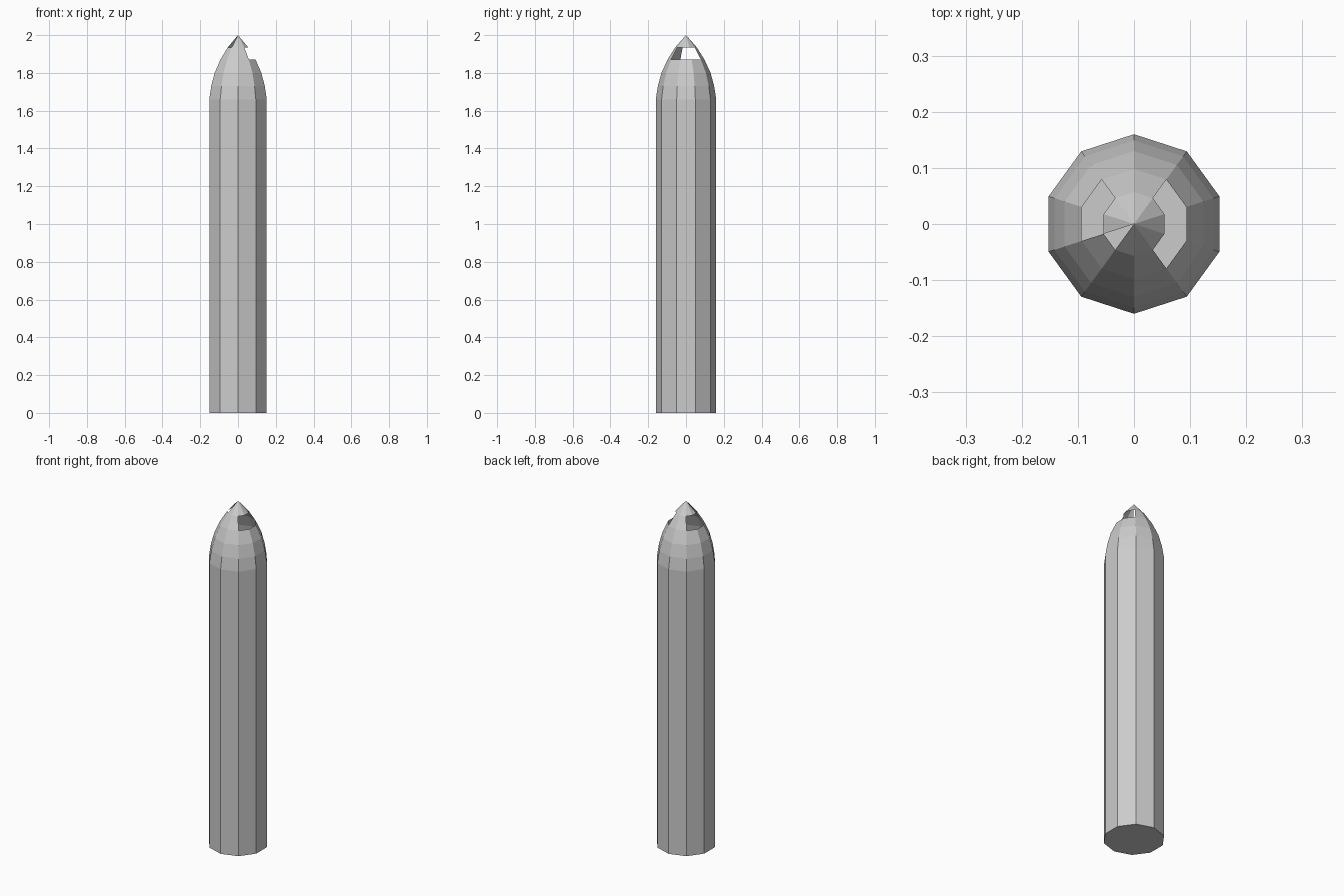
import bpy, bmesh, math

cube = bpy.data.objects.get("Cube")
if cube:
    bpy.data.objects.remove(cube, do_unlink=True)

SIDES = 10
STEP = math.tau / SIDES


def make_material(name, colour):
    mat = bpy.data.materials.new(name)
    mat.use_nodes = True
    mat.diffuse_color = colour
    mat.node_tree.nodes["Principled BSDF"].inputs["Base Color"].default_value = colour
    return mat


def ring(bm, radius, z):
    # Corners lie on the y axis, so flat sides face +x and -x
    start = STEP / 2
    return [bm.verts.new((radius * math.cos(start + i * STEP),
                          radius * math.sin(start + i * STEP), z))
            for i in range(SIDES)]


def make_object(name, bm, mat):
    bmesh.ops.recalc_face_normals(bm, faces=bm.faces[:])
    mesh = bpy.data.meshes.new(name)
    bm.to_mesh(mesh)
    bm.free()
    mesh.materials.append(mat)
    obj = bpy.data.objects.new(name, mesh)
    bpy.context.collection.objects.link(obj)
    return obj


grey = make_material("light grey stone", (0.6, 0.6, 0.6, 1))

# Tower: straight shaft and curved crown, (radius, height)
profile = [(0.16, 0), (0.16, 1.66), (0.149, 1.73), (0.13, 1.80),
           (0.098, 1.87), (0.057, 1.935)]
# Open sides of the window band, and of the tip, by facing direction in degrees
window_sides = {0, 36, 324, 144, 180}
broken_tip_sides = {216}

bm = bmesh.new()
rings = [ring(bm, r, z) for r, z in profile]
apex = bm.verts.new((0, 0, 2))
bm.faces.new(rings[0][::-1])
last = len(rings) - 2
for level, (low, high) in enumerate(zip(rings, rings[1:])):
    for i in range(SIDES):
        j = (i + 1) % SIDES
        facing = round(math.degrees((i + 1) * STEP)) % 360
        if level == last and facing in window_sides:
            continue
        bm.faces.new((low[i], low[j], high[j], high[i]))

# Pointed tip
for i in range(SIDES):
    j = (i + 1) % SIDES
    if round(math.degrees((i + 1) * STEP)) % 360 not in broken_tip_sides:
        bm.faces.new((rings[-1][i], rings[-1][j], apex))
make_object("tower", bm, grey)
